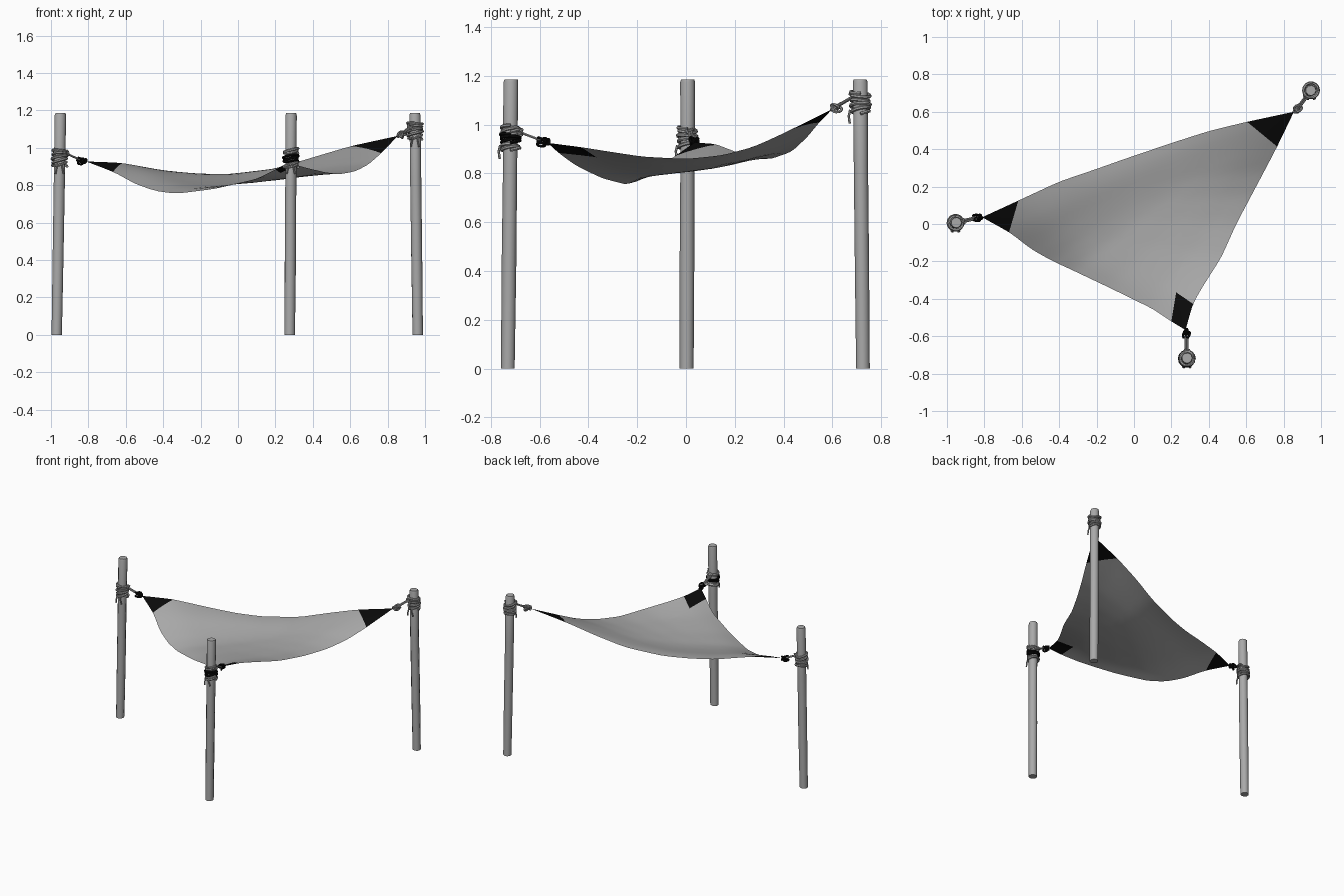
import bpy, bmesh, math, random
from mathutils import Vector, Matrix

random.seed(4)
if "Cube" in bpy.data.objects:
    bpy.data.objects.remove(bpy.data.objects["Cube"])


def material(name, value):
    m = bpy.data.materials.new(name)
    m.use_nodes = True
    col = (value, value, value, 1)
    m.diffuse_color = col
    m.node_tree.nodes["Principled BSDF"].inputs["Base Color"].default_value = col
    return m


WOOD = material("post grey", 0.4)
CLOTH = material("cloth grey", 0.4)
ROPE = material("rope grey", 0.36)
BLACK = material("black", 0.003)


def finish(name, bm, mats, angle=40):
    me = bpy.data.meshes.new(name)
    bm.to_mesh(me)
    bm.free()
    ob = bpy.data.objects.new(name, me)
    bpy.context.collection.objects.link(ob)
    for m in mats:
        me.materials.append(m)
    bpy.ops.object.select_all(action='DESELECT')
    ob.select_set(True)
    bpy.context.view_layer.objects.active = ob
    bpy.ops.object.shade_smooth_by_angle(angle=math.radians(angle))
    return ob


def rope(name, points, radius, mat, closed=False):
    cu = bpy.data.curves.new(name, 'CURVE')
    cu.dimensions = '3D'
    cu.bevel_depth = radius
    cu.bevel_resolution = 1
    cu.use_fill_caps = True
    sp = cu.splines.new('POLY')
    sp.points.add(len(points) - 1)
    for p, co in zip(sp.points, points):
        p.co = (*co, 1)
    sp.use_cyclic_u = closed
    cu.materials.append(mat)
    ob = bpy.data.objects.new(name, cu)
    bpy.context.collection.objects.link(ob)
    bpy.ops.object.select_all(action='DESELECT')
    ob.select_set(True)
    bpy.context.view_layer.objects.active = ob
    bpy.ops.object.convert(target='MESH')
    bpy.ops.object.shade_smooth_by_angle(angle=math.radians(50))


def post(name, foot, head, radius=0.031, sides=9):
    # Slightly leaning, uneven log with a bevelled top
    bm = bmesh.new()
    rings = []
    for t, s in ((0, 0.93), (0.35, 0.98), (0.7, 0.97), (0.99, 1), (1, 0.88)):
        c = Vector(foot).lerp(Vector(head), t)
        ring = []
        for i in range(sides):
            a = math.tau * i / sides
            r = radius * s * random.uniform(0.97, 1.03)
            ring.append(bm.verts.new(c + Vector((r * math.cos(a), r * math.sin(a), 0))))
        rings.append(ring)
    for lo, hi in zip(rings, rings[1:]):
        for i in range(sides):
            j = (i + 1) % sides
            bm.faces.new((lo[i], lo[j], hi[j], hi[i]))
    bm.faces.new(rings[0][::-1])
    bm.faces.new(rings[-1])
    finish(name, bm, [WOOD], 50)


def coil(name, centre, z0, z1, turns, radius, mat):
    pts = []
    n = turns * 14
    for i in range(n + 1):
        a = math.tau * i / 14
        r = radius + 0.003 * math.sin(a * 0.37 + z0 * 9)
        z = z0 + (z1 - z0) * i / n + 0.007 * math.sin(a * 1.15)
        pts.append((centre.x + r * math.cos(a), centre.y + r * math.sin(a), z))
    rope(name, pts, 0.0075, mat)


def knot(name, centre, axis, size, mat):
    # Trefoil loop pulled tight around the line
    turn = axis.to_track_quat('Z', 'Y').to_matrix()
    pts = []
    for i in range(42):
        t = math.tau * i / 42
        p = Vector((math.sin(t) + 2 * math.sin(2 * t),
                    math.cos(t) - 2 * math.cos(2 * t), -2.4 * math.sin(3 * t)))
        pts.append(centre + turn @ (p * size / 3))
    rope(name, pts, 0.006, mat, True)


# Sail edges run between the three tips
LEFT_FRONT = [(-.83, .035, .93), (-.67, -.05, .87), (-.55, -.14, .805), (-.44, -.2, .768),
              (-.33, -.25, .755), (-.13, -.345, .78), (0, -.41, .81), (.1, -.46, .835),
              (.2, -.53, .885), (.28, -.58, .93)]
FRONT_BACK = [(.28, -.58, .93), (.32, -.43, .91), (.37, -.34, .895), (.47, -.18, .87),
              (.55, 0, .86), (.63, .15, .875), (.7, .28, .91), (.77, .41, .97), (.87, .61, 1.07)]
BACK_LEFT = [(.87, .61, 1.07), (.6, .55, 1.01), (.4, .5, .95), (.2, .435, .89),
             (-.05, .35, .86), (-.22, .29, .863), (-.4, .23, .88), (-.63, .125, .922),
             (-.83, .035, .93)]


def along(points, t):
    # Point at parameter t, measured by projection on the chord
    pts = [Vector(p) for p in points]
    chord = pts[-1] - pts[0]
    ks = [(p - pts[0]).dot(chord) / chord.length_squared for p in pts]
    for i in range(len(pts) - 1):
        if t <= ks[i + 1] or i == len(pts) - 2:
            return pts[i].lerp(pts[i + 1], (t - ks[i]) / (ks[i + 1] - ks[i]))


def sag(points, t):
    e = 0.02
    p = sum((along(points, min(1, max(0, t + d))) for d in (-e, 0, e)), Vector()) / 3
    return p - Vector(points[0]).lerp(Vector(points[-1]), t)


def sail():
    tips = [Vector(LEFT_FRONT[0]), Vector(FRONT_BACK[0]), Vector(BACK_LEFT[0])]
    edges = (LEFT_FRONT, FRONT_BACK, BACK_LEFT)
    n = 30
    bm = bmesh.new()
    grid = {}
    for i in range(n + 1):
        for j in range(n + 1 - i):
            w = [(n - i - j) / n, i / n, j / n]
            p = sum((tips[k] * w[k] for k in range(3)), Vector())
            for k, edge in enumerate(edges):
                a, b = w[k], w[(k + 1) % 3]
                if a + b > 0:
                    p += sag(edge, b / (a + b)) * (a + b) ** 2.5
            grid[i, j] = bm.verts.new(p)
    for i in range(n):
        for j in range(n - i):
            bm.faces.new((grid[i, j], grid[i + 1, j], grid[i, j + 1]))
            if i + j < n - 1:
                bm.faces.new((grid[i + 1, j], grid[i + 1, j + 1], grid[i, j + 1]))

    # Black reinforced corners, bounded by straight cuts
    corners = [(tips[0], [((-.62, .12), (-.67, -.05))]),
               (tips[1], [((.2, -.52), (.225, -.37)), ((.225, -.365), (.32, -.43))]),
               (tips[2], [((.6, .55), (.77, .41))])]
    for tip, cuts in corners:
        planes = []
        for a, b in cuts:
            o = Vector((*a, 0))
            d = Vector((*b, 0)) - o
            nrm = Vector((-d.y, d.x, 0)).normalized()
            if (tip - o).dot(nrm) < 0:
                nrm.negate()
            planes.append((o, nrm))
            near = [f for f in bm.faces if (f.calc_center_median() - tip).length < 0.4]
            geom = near + list({e for f in near for e in f.edges} | {v for f in near for v in f.verts})
            bmesh.ops.bisect_plane(bm, geom=geom, plane_co=o, plane_no=nrm, dist=1e-5)
        for f in bm.faces:
            c = f.calc_center_median()
            if (c - tip).length < 0.4 and all((c - o).dot(m) > 0 for o, m in planes):
                f.material_index = 1
    finish("sail", bm, [CLOTH, BLACK], 60)


sail()

# Each post with its lashing: foot, head, lashing height, tip, knot colour
STANDS = [("left_side", (-.97, .003, 0), (-.95, .007, 1.185), .945, LEFT_FRONT[0], BLACK),
          ("front", (.276, -.73, 0), (.284, -.717, 1.185), .945, FRONT_BACK[0], BLACK),
          ("back", (.96, .725, 0), (.945, .714, 1.185), 1.09, BACK_LEFT[0], ROPE)]
for name, foot, head, z, tip, tint in STANDS:
    post(name + "_post", foot, head)
    c = Vector(foot).lerp(Vector(head), z / head[2])
    tip = Vector(tip)
    out = (tip - c).normalized()
    if name == "front":
        coil(name + "_lower_lashing", c, z - .05, z - .03, 2, .037, ROPE)
        coil(name + "_middle_lashing", c, z - .02, z + .012, 3, .038, BLACK)
        coil(name + "_upper_lashing", c, z + .025, z + .045, 2, .037, ROPE)
    else:
        coil(name + "_lashing", c, z - .045, z + .045, 5, .038, ROPE)

    # Taut line from lashing to sail tip
    start = c + Vector((out.x, out.y, 0)) * .035 + Vector((0, 0, .025))
    side = Vector((-out.y, out.x, 0)) * .005
    rope(name + "_line", [start + side, tip + side], .0055, ROPE)
    rope(name + "_line_return", [start - side, tip - side], .0055, ROPE)
    knot(name + "_post_knot", start, out, .016, ROPE)
    knot(name + "_sail_knot", tip - out * .012, out, .02, tint)
    knot(name + "_sail_binding", tip + out * .006, Vector((0, 0, 1)), .014, tint)

    # Loose rope ends
    for k in (-1, 1):
        p = c + Vector((.012 * k, -.042, -.03))
        rope(name + "_loose_end", [p, p + Vector((.004 * k, -.006, -.025)),
                                   p + Vector((.01 * k, -.002, -.055))], .005, ROPE)
